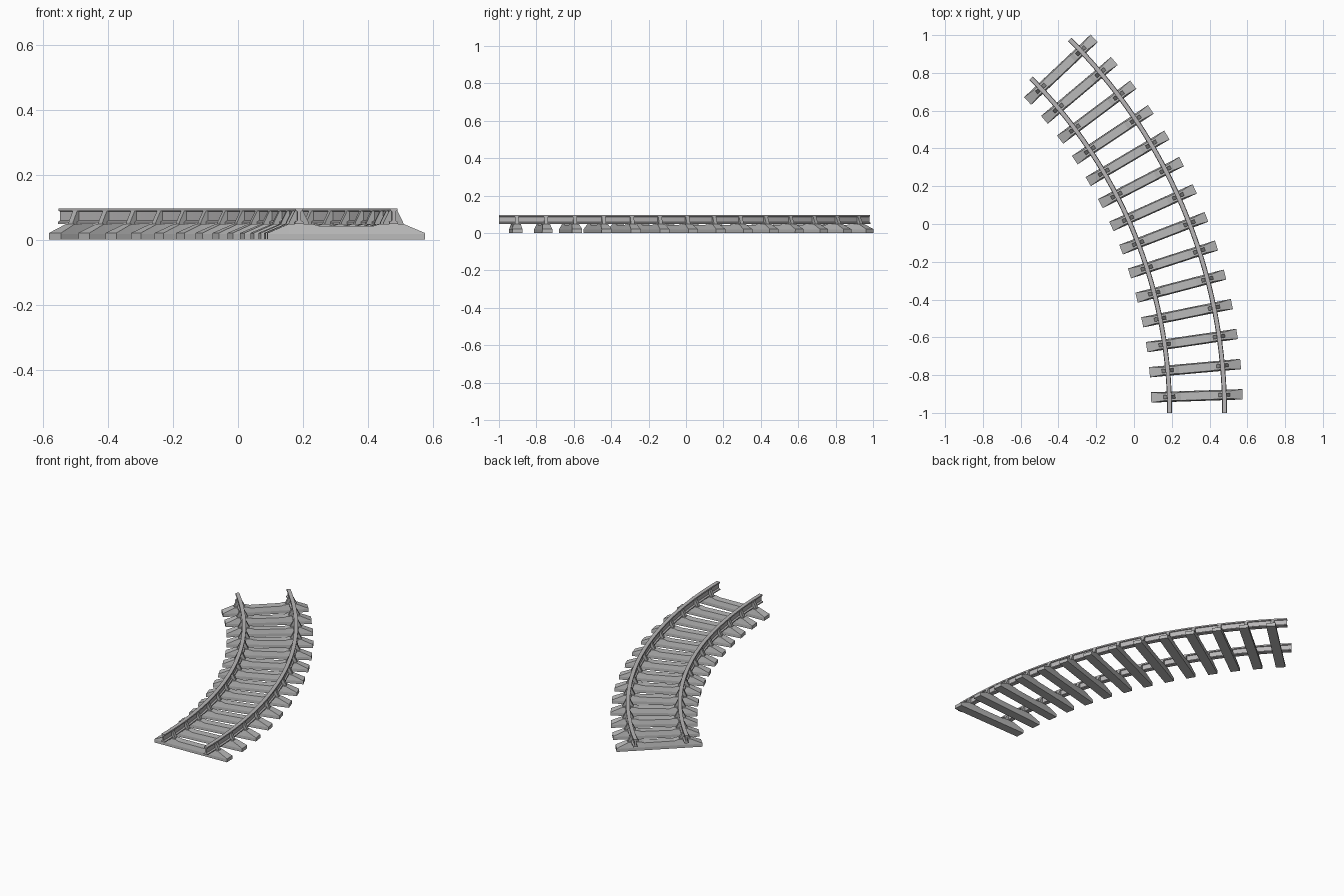
import bpy, bmesh, math
from mathutils import Vector

cube = bpy.data.objects.get("Cube")
if cube:
    bpy.data.objects.remove(cube, do_unlink=True)

# Track layout: an arc turning 45 degrees to the left
RADIUS = 2.65
HALF_GAUGE = 0.1455
CENTRE = Vector((-2.316, -1.0, 0))
SWEEP = math.radians(45)
TIES = 14
FIRST, STEP = math.radians(1.95), math.radians(3.18)


def material(name, rgb):
    m = bpy.data.materials.new(name)
    m.use_nodes = True
    m.diffuse_color = (*rgb, 1)
    m.node_tree.nodes["Principled BSDF"].inputs["Base Color"].default_value = (*rgb, 1)
    return m


concrete = material("sleeper grey", (0.49, 0.49, 0.49))
steel = material("rail grey", (0.48, 0.47, 0.475))
iron = material("bracket grey", (0.42, 0.42, 0.42))


def loft(name, rings, mat):
    """Skin a list of closed rings and cap both ends."""
    bm = bmesh.new()
    loops = [[bm.verts.new(p) for p in ring] for ring in rings]
    n = len(loops[0])
    for a, b in zip(loops, loops[1:]):
        for i in range(n):
            j = (i + 1) % n
            bm.faces.new((a[i], a[j], b[j], b[i]))
    bm.faces.new(loops[0])
    bm.faces.new(loops[-1])
    bmesh.ops.recalc_face_normals(bm, faces=bm.faces)
    mesh = bpy.data.meshes.new(name)
    bm.to_mesh(mesh)
    bm.free()
    mesh.materials.append(mat)
    return mesh


def place(name, mesh, angle=None):
    """Put a part on the track, turned to its angle on the arc."""
    ob = bpy.data.objects.new(name, mesh)
    bpy.context.collection.objects.link(ob)
    if angle is not None:
        ob.location = CENTRE + RADIUS * Vector((math.cos(angle), math.sin(angle), 0))
        ob.rotation_euler.z = angle
    return ob


# Sleeper: sloping ends, raised rail seats, slightly lower middle, tapered sides
half = [(0.242, 0.021), (0.176, 0.049), (0.105, 0.049), (0.085, 0.043)]
stations = [(-x, z) for x, z in half] + half[::-1]
rings = []
for x, z in stations:
    top = 0.0325 - 0.26 * z
    side = [(0.0275, 0), (0.027, 0.018), (top, z)]
    rings.append([(x, y, h) for y, h in side] + [(x, -y, h) for y, h in side[::-1]])
sleeper_mesh = loft("sleeper", rings, concrete)

# Bracket: wedge bracing the rail web, one each side of a rail
wedge = [(0.003, 0.046), (0.032, 0.046), (0.030, 0.054), (0.013, 0.088), (0.003, 0.088)]
bracket_mesh = {}
for rail in (-1, 1):
    for side in (-1, 1):
        bracket_mesh[rail, side] = loft(
            "rail_bracket",
            [[(rail * HALF_GAUGE + side * x, y, z) for x, z in wedge] for y in (-0.010, 0.010)],
            iron)

for i in range(TIES):
    angle = FIRST + STEP * i
    place(f"sleeper_{i + 1}", sleeper_mesh, angle)
    for mesh in bracket_mesh.values():
        place(f"rail_bracket_{i + 1}", mesh, angle)

# Rails: I-shaped section swept round the arc
section = [(0.013, 0.049), (0.013, 0.055), (0.005, 0.060), (0.005, 0.087), (0.011, 0.089), (0.011, 0.097)]
section += [(-x, z) for x, z in section[::-1]]
SEGMENTS = 42
for name, side in (("inner_rail", -1), ("outer_rail", 1)):
    rings = []
    for k in range(SEGMENTS + 1):
        a = SWEEP * k / SEGMENTS
        out = Vector((math.cos(a), math.sin(a), 0))
        rings.append([CENTRE + out * (RADIUS + side * HALF_GAUGE + x) + Vector((0, 0, z)) for x, z in section])
    ob = place(name, loft(name, rings, steel))
    bpy.ops.object.select_all(action="DESELECT")
    ob.select_set(True)
    bpy.context.view_layer.objects.active = ob
    bpy.ops.object.shade_smooth_by_angle(angle=math.radians(25))
